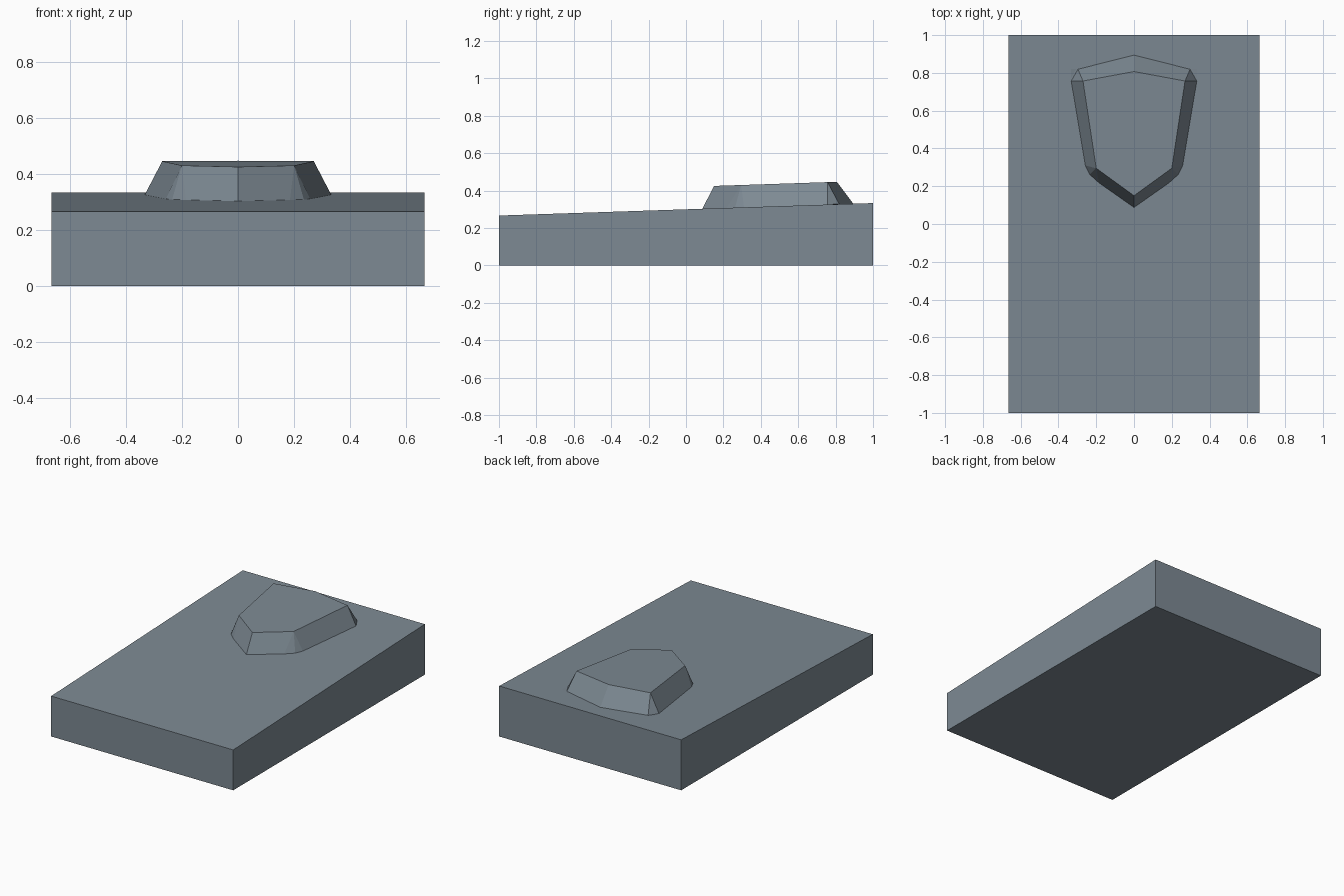
import bpy

if "Cube" in bpy.data.objects:
    bpy.data.objects.remove(bpy.data.objects["Cube"])

slate = bpy.data.materials.new("slate_blue_grey")
slate.diffuse_color = (0.205, 0.252, 0.292, 1)
slate.use_nodes = True
slate.node_tree.nodes["Principled BSDF"].inputs["Base Color"].default_value = slate.diffuse_color


def plane_z(y, height):
    """Height of a plane with the slab's gentle rise towards the back."""
    return height + y / 30


def make_object(name, verts, faces):
    mesh = bpy.data.meshes.new(name)
    mesh.from_pydata(verts, [], faces)
    mesh.materials.append(slate)
    obj = bpy.data.objects.new(name, mesh)
    bpy.context.collection.objects.link(obj)
    return obj


# Sloped rectangular slab
corners = [(-0.665, -1), (0.665, -1), (0.665, 1), (-0.665, 1)]
verts = [(x, y, 0) for x, y in corners]
verts += [(x, y, plane_z(y, 0.3)) for x, y in corners]
sides = [(i, (i + 1) % 4, (i + 1) % 4 + 4, i + 4) for i in range(4)]
make_object("sloped_slab", verts, [(3, 2, 1, 0), (4, 5, 6, 7)] + sides)

# Raised shield: right half of the plateau and its wider foot, then mirrored
plateau = [(0, 0.15), (0.2, 0.295), (0.27, 0.757), (0, 0.807)]
foot = [(0, 0.087), (0.185, 0.217), (0.235, 0.262), (0.258, 0.31),
        (0.333, 0.757), (0.333, 0.82), (0.297, 0.82), (0, 0.895)]
verts = [(x, y, plane_z(y, 0.42)) for x, y in plateau]
verts += [(x, y, plane_z(y, 0.299)) for x, y in foot]
# Small spur at the rear corner sits just above the slab
verts[9] = (0.333, 0.82, plane_z(0.82, 0.303))
faces = [(0, 1, 2, 3),                         # plateau
         (4, 5, 1, 0),                         # front slope
         (5, 6, 1), (6, 7, 1),                 # rounded front corner
         (7, 8, 2, 1),                         # side slope
         (8, 10, 2), (8, 9, 10),               # rear corner and spur
         (10, 11, 3, 2)]                       # back slope
shield = make_object("raised_shield", verts, faces)
mirror = shield.modifiers.new("mirror", 'MIRROR')
mirror.use_axis[0] = True
mirror.use_clip = True
